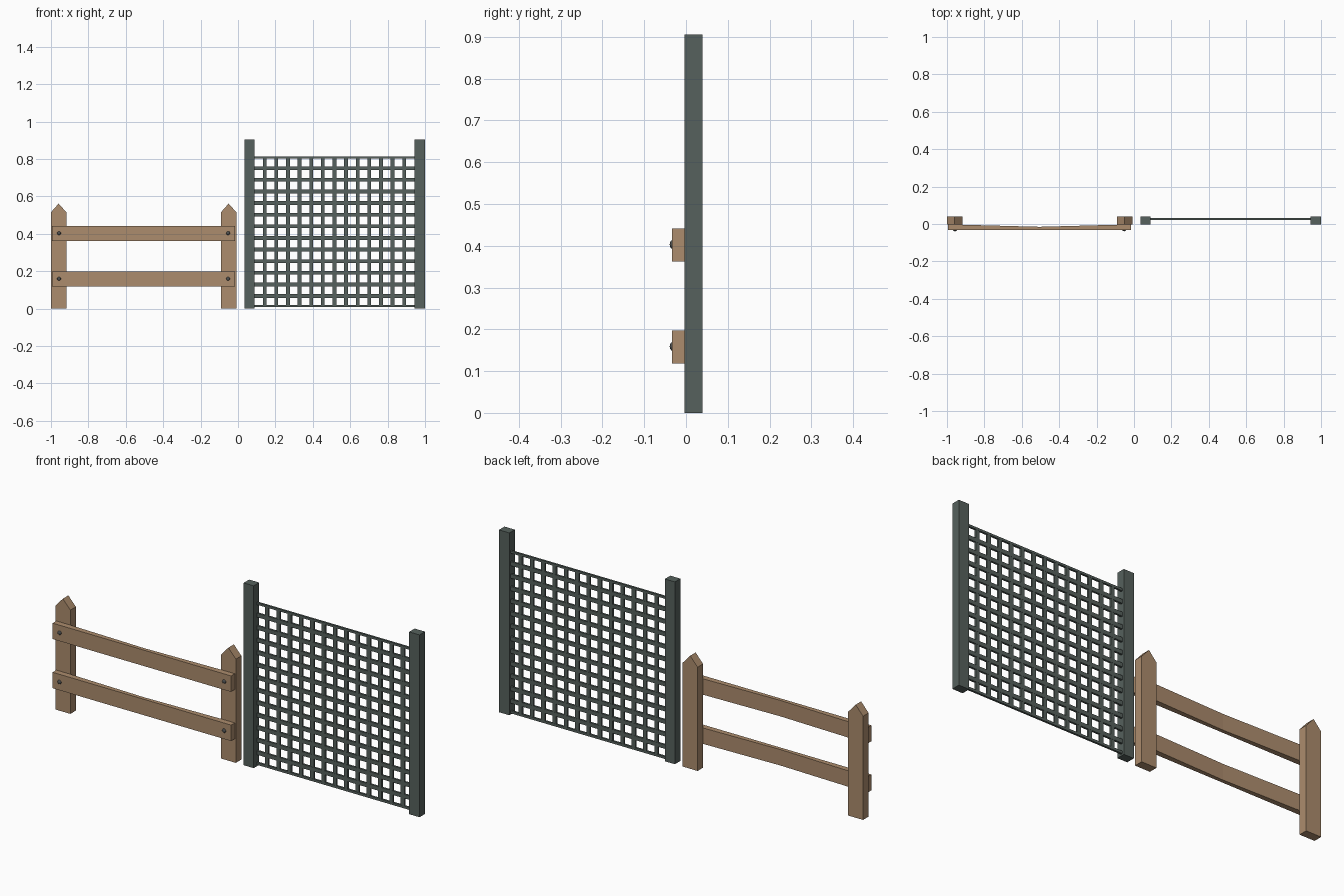
import bpy, bmesh, math

if "Cube" in bpy.data.objects:
    bpy.data.objects.remove(bpy.data.objects["Cube"])


def material(name, rgb):
    m = bpy.data.materials.new(name)
    lin = [((c / 255 + 0.055) / 1.055) ** 2.4 for c in rgb]
    m.diffuse_color = (*lin, 1)
    m.use_nodes = True
    m.node_tree.nodes["Principled BSDF"].inputs["Base Color"].default_value = m.diffuse_color
    return m


WOOD = material("tan wood", (172, 140, 109))
GREEN = material("dark grey green", (86, 97, 93))
METAL = material("dark metal", (78, 80, 80))


def prism(name, profile, axis, lo, hi, mat):
    """Extrude a 2D profile: axis 'y' uses (x, z) points, axis 'z' uses (x, y)."""
    bm = bmesh.new()
    place = (lambda a, b, t: (a, t, b)) if axis == 'y' else (lambda a, b, t: (a, b, t))
    face = bm.faces.new([bm.verts.new(place(a, b, lo)) for a, b in profile])
    ext = bmesh.ops.extrude_face_region(bm, geom=[face])
    verts = [v for v in ext["geom"] if isinstance(v, bmesh.types.BMVert)]
    bmesh.ops.translate(bm, verts=verts, vec=place(0, 0, hi - lo))
    bmesh.ops.recalc_face_normals(bm, faces=bm.faces)
    me = bpy.data.meshes.new(name)
    bm.to_mesh(me)
    bm.free()
    me.materials.append(mat)
    ob = bpy.data.objects.new(name, me)
    bpy.context.collection.objects.link(ob)
    return ob


def box(name, x0, x1, y0, y1, z0, z1, mat):
    return prism(name, [(x0, z0), (x1, z0), (x1, z1), (x0, z1)], 'y', y0, y1, mat)


FRONT, BACK = -0.004, 0.039

# Pointed wooden posts
for side, x0 in (("left", -1.0), ("right", -0.091)):
    x1 = x0 + 0.082
    prism("wood_post_" + side,
          [(x0, 0), (x1, 0), (x1, 0.515), ((x0 + x1) / 2, 0.561), (x0, 0.515)],
          'y', FRONT, BACK, WOOD)

# Rails, hollowed slightly at the back in the middle, with bolts at both ends
for level, z0 in (("lower", 0.118), ("upper", 0.362)):
    prism("rail_" + level,
          [(-0.995, -0.033), (-0.015, -0.033), (-0.015, FRONT), (-0.09, FRONT),
           (-0.505, -0.015), (-0.918, FRONT), (-0.995, FRONT)],
          'z', z0, z0 + 0.079, WOOD)
    for side, x in (("left", -0.957), ("right", -0.053)):
        bpy.ops.mesh.primitive_uv_sphere_add(segments=12, ring_count=8, radius=1,
                                             location=(x, -0.033, z0 + 0.041))
        bolt = bpy.context.object
        bolt.name = f"bolt_{level}_{side}"
        bolt.scale = (0.01, 0.006, 0.01)
        bolt.data.materials.append(METAL)
        bpy.ops.object.shade_smooth_by_angle()

# Trellis posts
box("trellis_post_left", 0.034, 0.089, FRONT, BACK, 0, 0.905, GREEN)
box("trellis_post_right", 0.943, 1.0, FRONT, BACK, 0, 0.905, GREEN)

# Trellis slats: uprights and crossbars, plus thin top and bottom edges
Y0, Y1 = 0.021, 0.031
for i in range(13):
    x = 0.143 + i * 0.0621
    box(f"upright_slat_{i}", x - 0.01, x + 0.01, Y0 + 0.0005, Y1 - 0.0005, 0.008, 0.811, GREEN)
for i in range(12):
    z = 0.067 + i * 0.0621
    box(f"cross_slat_{i}", 0.088, 0.944, Y0, Y1, z - 0.01, z + 0.01, GREEN)
box("trellis_bottom_edge", 0.088, 0.944, Y0, Y1, 0.007, 0.019, GREEN)
box("trellis_top_edge", 0.088, 0.944, Y0, Y1, 0.802, 0.813, GREEN)
